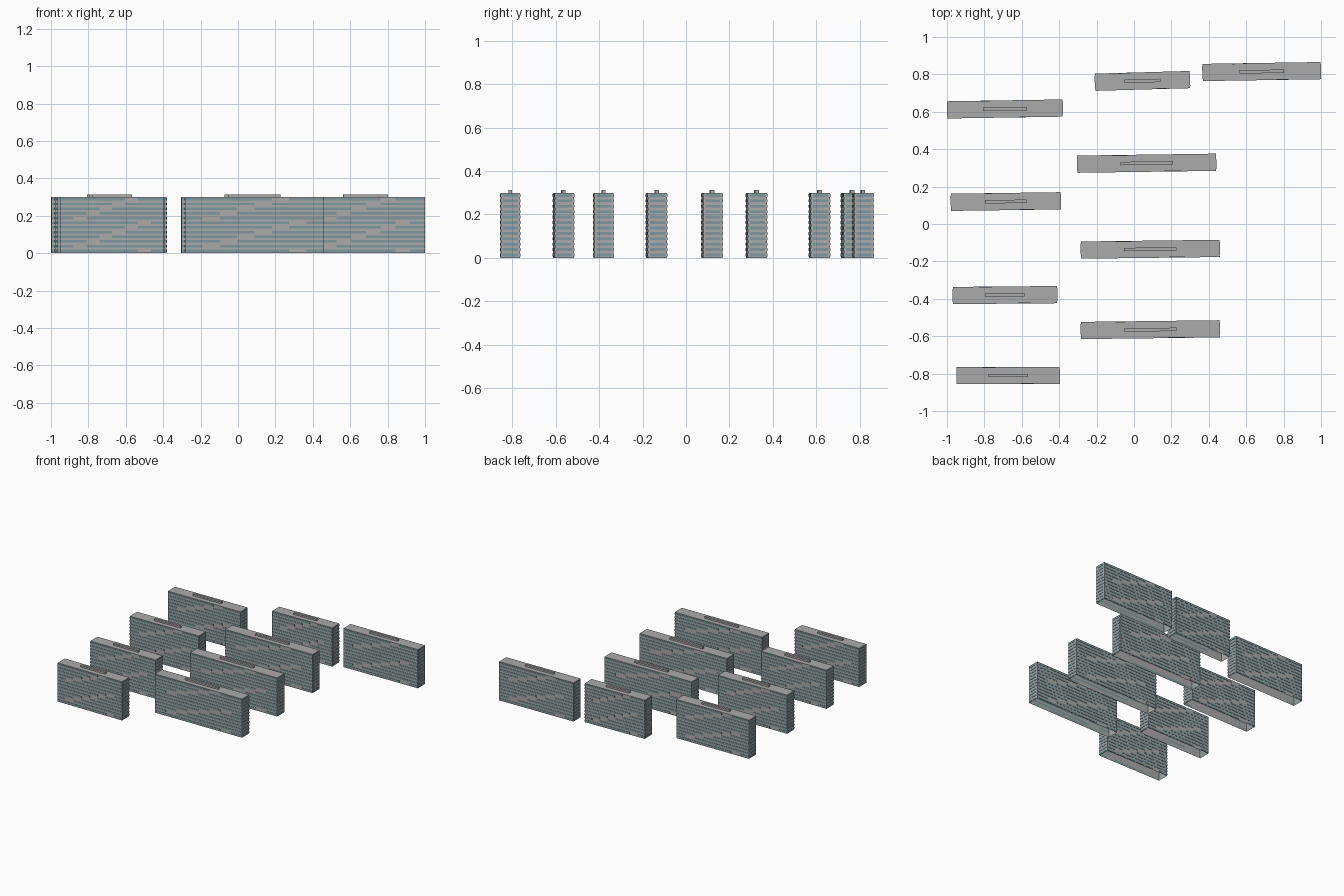
import bpy, bmesh
from math import radians
from mathutils import Matrix, Vector

cube = bpy.data.objects.get("Cube")
if cube:
    bpy.data.objects.remove(cube, do_unlink=True)

HEIGHT, DEPTH, FLOORS, BAYS = 0.3, 0.088, 12, 8
PROUD = 0.002
FLOOR_H = HEIGHT / FLOORS


def material(name, rgb):
    m = bpy.data.materials.new(name)
    m.use_nodes = True
    m.diffuse_color = (*rgb, 1)
    m.node_tree.nodes["Principled BSDF"].inputs["Base Color"].default_value = (*rgb, 1)
    return m


concrete = material("concrete_grey", (0.40, 0.41, 0.40))
glass = material("window_blue_grey", (0.21, 0.31, 0.34))


def add_box(bm, lo, hi, skip_bottom=False):
    lo, hi = Vector(lo), Vector(hi)
    mat = Matrix.Translation((lo + hi) / 2) @ Matrix.Diagonal((*(hi - lo), 1))
    verts = bmesh.ops.create_cube(bm, size=1, matrix=mat)["verts"]
    if skip_bottom:
        bm.normal_update()
        faces = {f for v in verts for f in v.link_faces if f.normal.z < -0.9}
        bmesh.ops.delete(bm, geom=list(faces), context="FACES_ONLY")


def finish(bm, name, mat, matrix):
    mesh = bpy.data.meshes.new(name)
    bm.to_mesh(mesh)
    bm.free()
    mesh.materials.append(mat)
    ob = bpy.data.objects.new(name, mesh)
    ob.matrix_world = matrix
    bpy.context.collection.objects.link(ob)


def window_bands(bm, length):
    half, bay = length / 2, length / BAYS
    for floor in range(FLOORS):
        z0 = (floor + 0.25) * FLOOR_H
        z1 = z0 + FLOOR_H * 0.52
        # one blank bay per floor climbs diagonally across each long facade
        blank = 1 + (floor - 1) % 6
        runs = [(0, blank), (blank + 1, BAYS)]
        for side in (-1, 1):
            for a, b in runs:
                xs = sorted(-side * (-half + k * bay) for k in (a, b))
                ys = sorted((side * DEPTH / 2, side * (DEPTH / 2 + PROUD)))
                add_box(bm, (xs[0], ys[0], z0), (xs[1], ys[1], z1))
            # continuous band on each narrow end
            xs = sorted((side * half, side * (half + PROUD)))
            add_box(bm, (xs[0], -DEPTH * 0.4, z0), (xs[1], DEPTH * 0.4, z1))


def apartment_block(name, x0, x1, y, angle):
    length = x1 - x0 - 2 * PROUD
    place = Matrix.Translation(((x0 + x1) / 2, y, 0)) @ Matrix.Rotation(radians(angle), 4, "Z")
    # walls and roof, open underneath
    bm = bmesh.new()
    add_box(bm, (-length / 2, -DEPTH / 2, 0), (length / 2, DEPTH / 2, HEIGHT), True)
    finish(bm, name + "_walls", concrete, place)
    # raised roof housing
    bm = bmesh.new()
    r = length * 0.19
    add_box(bm, (-r, -0.009, HEIGHT), (r, 0.009, HEIGHT + 0.013), True)
    finish(bm, name + "_roof_housing", concrete, place)
    bm = bmesh.new()
    window_bands(bm, length)
    finish(bm, name + "_windows", glass, place)


# x range, y centre, rotation in degrees
blocks = [
    (-0.95, -0.395, -0.81, 0.1), (-0.97, -0.41, -0.38, 0.5),
    (-0.98, -0.39, 0.12, 0.8), (-1.0, -0.38, 0.615, 0.9),
    (-0.285, 0.46, -0.565, 0.7), (-0.285, 0.46, -0.135, 0.7),
    (-0.305, 0.44, 0.325, 0.8), (-0.21, 0.30, 0.765, 1.6),
    (0.365, 1.0, 0.815, 0.9),
]
for i, b in enumerate(blocks, 1):
    apartment_block(f"apartment_block_{i}", *b)
